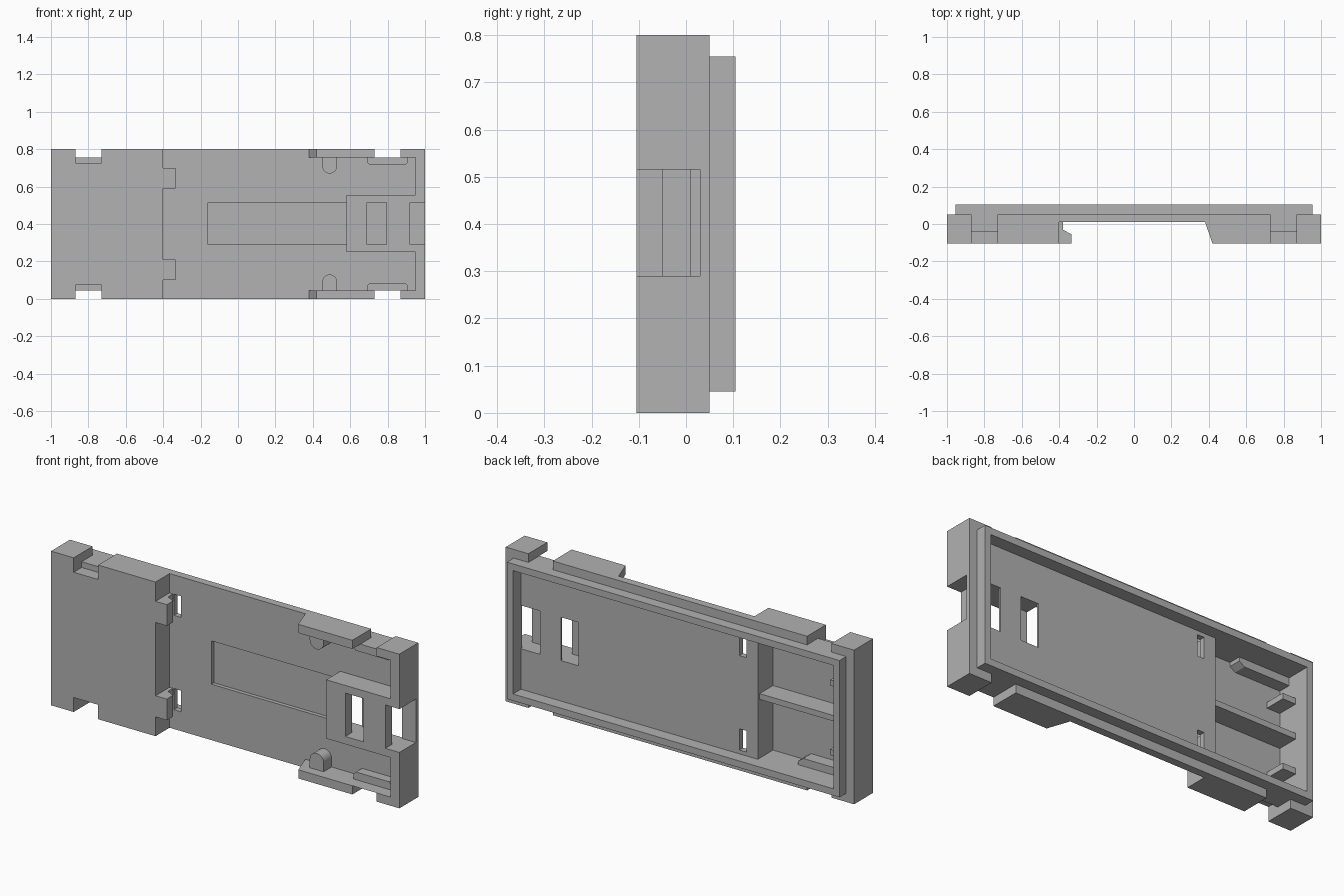
import bpy, bmesh, math

cube = bpy.data.objects.get("Cube")
if cube:
    bpy.data.objects.remove(cube, do_unlink=True)

grey = bpy.data.materials.new("mid_grey")
grey.use_nodes = True
grey.diffuse_color = (0.445, 0.445, 0.445, 1)
grey.node_tree.nodes["Principled BSDF"].inputs["Base Color"].default_value = (0.445, 0.445, 0.445, 1)

HEIGHT = 0.8


def prism(name, axis, outline, lo, hi):
    """Extrude a 2D outline: (x, z) along y, or (x, y) along z."""
    def place(a, b, t):
        return (a, t, b) if axis == 'Y' else (a, b, t)
    bm = bmesh.new()
    base = bm.faces.new([bm.verts.new(place(a, b, lo)) for a, b in outline])
    new = bmesh.ops.extrude_face_region(bm, geom=[base])["geom"]
    shift = place(0, 0, hi - lo)
    bmesh.ops.translate(bm, verts=[v for v in new if isinstance(v, bmesh.types.BMVert)], vec=shift)
    bmesh.ops.recalc_face_normals(bm, faces=bm.faces)
    mesh = bpy.data.meshes.new(name)
    bm.to_mesh(mesh)
    bm.free()
    mesh.materials.append(grey)
    obj = bpy.data.objects.new(name, mesh)
    bpy.context.collection.objects.link(obj)
    return obj


def box(name, x, y, z):
    return prism(name, 'Z', [(x[0], y[0]), (x[1], y[0]), (x[1], y[1]), (x[0], y[1])], *z)


def flip(z):
    return (HEIGHT - z[1], HEIGHT - z[0])


def combine(target, tool, operation='DIFFERENCE'):
    mod = target.modifiers.new("combine", 'BOOLEAN')
    mod.operation, mod.solver, mod.object = operation, 'EXACT', tool
    bpy.context.view_layer.update()
    result = bpy.data.meshes.new_from_object(
        target.evaluated_get(bpy.context.evaluated_depsgraph_get()))
    target.modifiers.clear()
    target.data = result
    bpy.data.objects.remove(tool, do_unlink=True)


# Housing with the raised rim on its back
housing = box("housing", (-1, 1), (-0.105, 0.05), (0, HEIGHT))
combine(housing, box("rim", (-0.955, 0.955), (0, 0.105), (0.045, 0.755)), 'UNION')

# Wide front channel with a sloped right end
combine(housing, prism("channel", 'Z', [(-0.4, -0.3), (-0.4, 0.01), (0.38, 0.01),
                                        (0.42, -0.105), (0.488, -0.3)], -0.1, 0.9))

# Front pocket that leaves the latch block standing
combine(housing, prism("front_pocket", 'Y', [
    (0.3, 0.045), (0.95, 0.045), (0.95, 0.25), (0.58, 0.25),
    (0.58, 0.555), (0.95, 0.555), (0.95, 0.755), (0.3, 0.755)], -0.2, 0.01))

# Shallow back tray and the deep bay at one end
combine(housing, box("tray", (-0.92, 0.92), (0.04, 0.2), (0.08, 0.72)))
combine(housing, box("bay", (-0.92, -0.44), (-0.085, 0.15), (0.08, 0.72)))

# Slider track running under the latch block, and its windows
track_z = (0.29, 0.515)
combine(housing, box("track", (-0.16, 1.1), (-0.05, 0.03), track_z))
for x in ((0.69, 0.795), (0.92, 1.1)):
    combine(housing, box("front_window", x, (-0.2, 0.0), track_z))
for x in ((0.59, 0.69), (0.81, 0.92)):
    combine(housing, box("back_window", x, (0.0, 0.08), track_z))

# Edge notches and hook slots, top and bottom
for side in (lambda z: z, flip):
    for x in ((-0.87, -0.73), (0.73, 0.87)):
        combine(housing, box("notch", x, (-0.2, 0.05), side((0.755, 0.9))))
    combine(housing, box("deep_notch", (-0.87, -0.73), (-0.2, -0.04), side((0.725, 0.9))))
    combine(housing, box("hook_slot", (-0.375, -0.335), (-0.02, 0.1), side((0.59, 0.7))))

# Repeated small parts, top and bottom
for label, side in (("upper", lambda z: z), ("lower", flip)):
    # Rail hook
    prism(label + "_hook", 'Z', [(-0.41, -0.105), (-0.335, -0.105), (-0.335, -0.055),
                                 (-0.38, -0.03), (-0.38, 0.02), (-0.41, 0.02)],
          *side((0.59, 0.7)))
    # Round-ended post
    arc = [math.pi * i / 12 for i in range(13)]
    post = [(0.49 + 0.04 * math.cos(a), 0.71 - 0.04 * math.sin(a)) for a in arc]
    post += [(0.45, 0.76), (0.53, 0.76)]
    # Chamfered ledges behind the notches
    ledge = [(0.69, 0.755), (0.69, 0.73), (0.705, 0.715), (0.895, 0.715),
             (0.91, 0.73), (0.91, 0.755)]
    backing = [(-0.93, 0.725), (-0.93, 0.68), (-0.66, 0.68), (-0.63, 0.70), (-0.63, 0.725)]
    for part, outline, lo, hi in (("post", post, -0.055, 0.02),
                                  ("ledge", ledge, -0.04, 0.02),
                                  ("notch_backing", backing, -0.09, -0.02)):
        if side is flip:
            outline = [(x, HEIGHT - z) for x, z in outline]
        prism(f"{label}_{part}", 'Y', outline, lo, hi)
    # Bay end tab
    box(label + "_tab", (-0.93, -0.845), (-0.09, 0.025), side((0.565, 0.595)))

# Bay centre rib
box("centre_rib", (-0.93, -0.43), (-0.09, 0.025), (0.385, 0.415))
